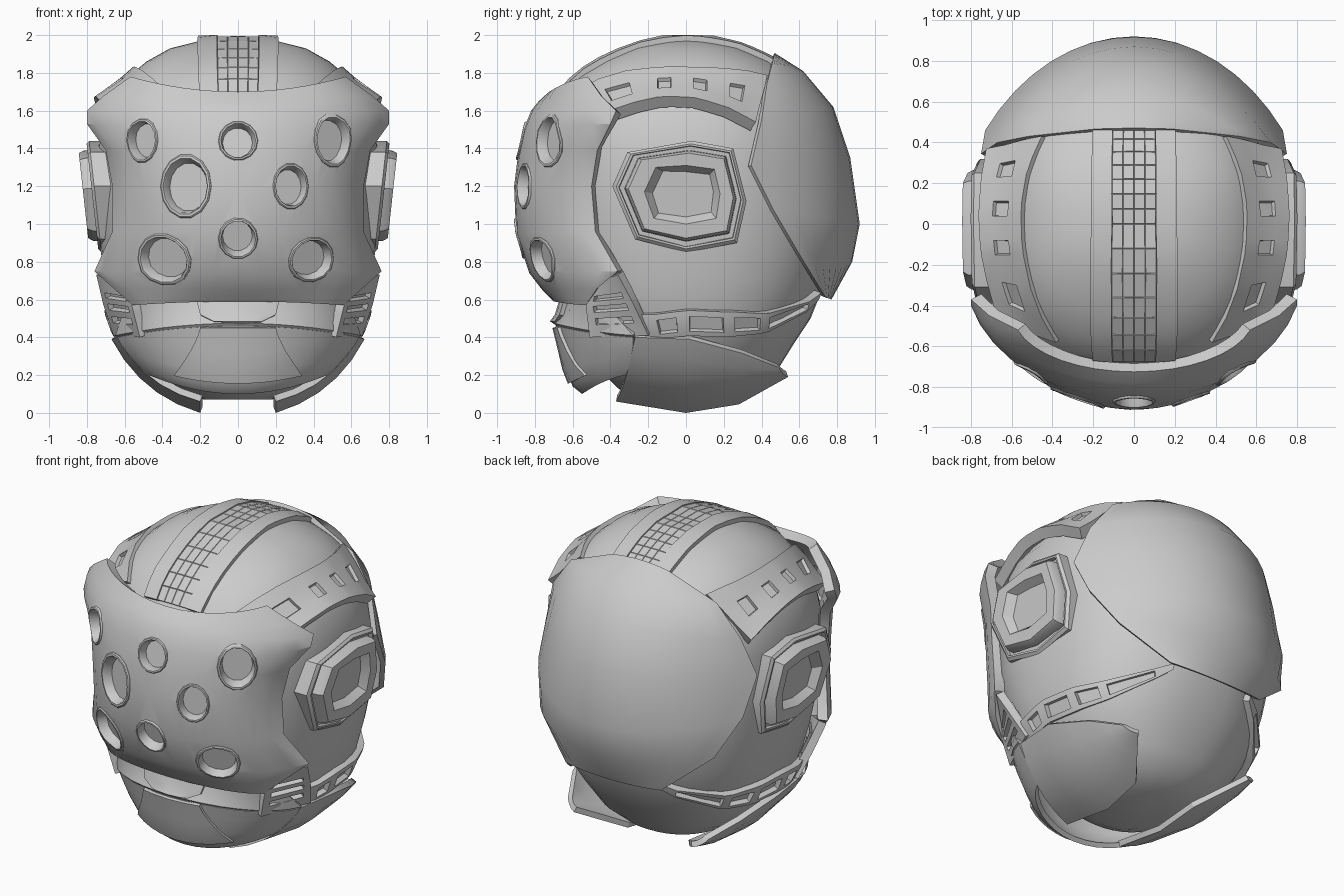
import bpy, bmesh, math
from mathutils import Vector as V
from mathutils.bvhtree import BVHTree

if "Cube" in bpy.data.objects:
    bpy.data.objects.remove(bpy.data.objects["Cube"])

C = V((0, 0, 1.1))


def mesh(name, rows, closed=False, caps=(), thick=0, mirror=False, windows=(), inset=(.006, -.03)):
    """Skin rows of points; optional wrap, end caps, recessed cells, thickness, mirror."""
    bm = bmesh.new()
    vs = [[bm.verts.new(p) for p in r] for r in rows]
    n = len(rows[0])
    cells = {}
    for i in range(len(rows) - 1):
        for j in range(n if closed else n - 1):
            k = (j + 1) % n
            cells[i, j] = bm.faces.new((vs[i][j], vs[i][k], vs[i + 1][k], vs[i + 1][j]))
    for c in caps:
        bm.faces.new(vs[c])
    bmesh.ops.recalc_face_normals(bm, faces=bm.faces[:])
    bm.normal_update()
    if len(caps) < 2 and sum(f.normal.dot(f.calc_center_median() - C) * f.calc_area() for f in bm.faces) < 0:
        bmesh.ops.reverse_faces(bm, faces=bm.faces[:])
        bm.normal_update()
    tree = BVHTree.FromBMesh(bm)
    if windows:
        bmesh.ops.inset_individual(bm, faces=[cells[w] for w in windows], thickness=inset[0], depth=inset[1])
    me = bpy.data.meshes.new(name)
    bm.to_mesh(me)
    bm.free()
    ob = bpy.data.objects.new(name, me)
    bpy.context.collection.objects.link(ob)
    if thick:
        m = ob.modifiers.new("thick", 'SOLIDIFY')
        m.thickness, m.offset = thick, -1
    if mirror:
        ob.modifiers.new("mirror", 'MIRROR')
    return ob, tree


def along(path, t):
    f = t * (len(path) - 1)
    i = min(int(f), len(path) - 2)
    return V(path[i]).lerp(V(path[i + 1]), f - i)


def wrap(rows, n=8, deg=75):
    """Curved plate: each row is centre (y, z) and edge (x, y, z)."""
    A = math.radians(deg)
    out = []
    for yc, zc, xe, ye, ze in rows:
        r = []
        for k in range(-n, n + 1):
            a = abs(k) / n * A
            s = math.sin(a) / math.sin(A)
            c = (1 - math.cos(a)) / (1 - math.cos(A))
            r.append(V((math.copysign(xe * s, k), yc + (ye - yc) * c, zc + (ze - zc) * s * s)))
        out.append(r)
    return out


# inner shell: z, half width, front y, back y
SHELL = [(.07, .18, -.25, .25), (.13, .34, -.36, .38), (.22, .48, -.45, .48), (.38, .6, -.52, .58),
         (.5, .66, -.6, .66), (.7, .70, -.70, .74), (.9, .735, -.75, .78), (1.15, .745, -.77, .79),
         (1.4, .745, -.77, .76), (1.6, .70, -.73, .70), (1.78, .58, -.58, .57), (1.86, .485, -.45, .46),
         (1.93, .36, -.3, .31), (1.97, .2, -.14, .15)]


def ring(z, w, yf, yb, n=40, e=2 / 2.3):
    r = []
    for k in range(n):
        a = 2 * math.pi * k / n
        c, s = math.cos(a), math.sin(a)
        y = abs(s) ** e * (yb if s > 0 else yf)
        r.append(V((math.copysign(abs(c) ** e * w, c), y, z)))
    return r


_, shell = mesh("inner_shell", [ring(*s) for s in SHELL], closed=True, caps=(0, -1))


def on(p, lift):
    d = (V(p) - C).normalized()
    return shell.ray_cast(C, d)[0] + d * lift


def clear(p, lift):
    """Keep a point where it is unless it would sink into the shell."""
    q = on(p, lift)
    return q if (q - C).length > (p - C).length else p


def strip(name, a, b, ts, vs, lift=None, clearance=None, **kw):
    """Band between two paths, optionally laid on the shell."""
    rows = [[along(a, t).lerp(along(b, t), v) for v in vs] for t in ts]
    if lift is not None:
        rows = [[on(p, lift) for p in r] for r in rows]
    if clearance is not None:
        rows = [[clear(p, clearance) for p in r] for r in rows]
    return mesh(name, rows, **kw)


def span(n):
    return [i / n for i in range(n + 1)]


# faceplate
face, face_tree = mesh("faceplate", wrap([
    (-.725, 1.70, .57, -.52, 1.78), (-.78, 1.65, .71, -.45, 1.68), (-.82, 1.60, .80, -.37, 1.60),
    (-.86, 1.5, .80, -.40, 1.53), (-.89, 1.36, .70, -.47, 1.39), (-.91, 1.2, .665, -.50, 1.2),
    (-.90, .95, .665, -.48, .96), (-.83, .74, .76, -.36, .75), (-.76, .65, .66, -.47, .66),
    (-.70, .59, .56, -.53, .57)]), thick=.06)

# lens sockets: x, z, half width, half height as seen from the front
LENSES = [(0, 1.44, .105, .105), (0, .92, .105, .105), (-.28, 1.2, .135, .17), (.28, 1.2, .095, .122),
          (-.51, 1.44, .082, .118), (.505, 1.44, .098, .143), (-.395, .81, .14, .14), (.39, .81, .118, .122)]
cutters = []
for x, z, rx, rz in LENSES:
    p, nrm, *_ = face_tree.ray_cast(V((x + .0007, -2, z + .0007)), V((0, 1, 0)))
    if nrm.y > 0:
        nrm = -nrm
    t = V((0, 0, 1)).cross(nrm).normalized()
    b = nrm.cross(t)
    ru, rv = rx / max(abs(t.x), .6), rz / max(abs(b.z), .6)

    def hoop(s, h, hug=True, n=14):
        out = []
        for k in range(n):
            a = 2 * math.pi * k / n
            q = p + t * ru * s * math.cos(a) + b * rv * s * math.sin(a)
            if hug:
                q = face_tree.ray_cast(q + nrm * .2, -nrm)[0] or q
            out.append(q + nrm * h)
        return out
    mesh("lens_socket", [hoop(1, -.02), hoop(1, .004), hoop(.96, .01), hoop(.88, .01),
                         hoop(.84, 0), hoop(.75, -.05)], closed=True, caps=(-1,))
    cut, _ = mesh("lens_cutter", [hoop(.93, -.16, False), hoop(.93, .1, False)], closed=True, caps=(0, -1))
    cut.hide_render = True
    cutters.append(cut)
    m = face.modifiers.new("hole", 'BOOLEAN')
    m.operation, m.object, m.solver = 'DIFFERENCE', cut, 'EXACT'

# back shell
mesh("back_shell", wrap([
    (.47, 1.905, .2, .465, 1.885), (.62, 1.81, .52, .43, 1.75), (.78, 1.62, .67, .40, 1.55),
    (.87, 1.35, .75, .345, 1.31), (.92, 1.0, .73, .46, 1.08), (.88, .8, .62, .6, .84),
    (.77, .6, .34, .74, .61)], 8, 52), thick=.03)

# crown rails and tiles
CROWN = [(-.68, 1.70), (-.4, 1.87), (0, 1.98), (.25, 1.95), (.48, 1.88)]


def crown(x):
    return [(x, y, z) for y, z in CROWN]


strip("crown_rail", crown(.105), crown(.205), span(14), (0, 1), .03, thick=.04, mirror=True)
strip("crown_tiles", crown(-.105), crown(.105), span(14), (0, .25, .5, .75, 1), .02, thick=.01,
      windows=[(i, j) for i in range(14) for j in range(4)], inset=(.003, .004))

# side ridges with four windows each
strip("side_ridge",
      [(.44, .42, 1.77), (.53, .2, 1.81), (.555, 0, 1.83), (.53, -.2, 1.82), (.38, -.58, 1.70)],
      [(.725, .37, 1.54), (.755, .2, 1.63), (.765, 0, 1.68), (.745, -.2, 1.67), (.67, -.47, 1.58)],
      (0, .12, .21, .36, .45, .6, .69, .82, .91, 1), (0, .34, .68, 1), clearance=.025,
      thick=.07, mirror=True, windows=[(1, 1), (3, 1), (5, 1), (7, 1)], inset=(.006, -.02))

# ear pods: outline blend and x of each step
EAR = [(-.31, 1.38), (.03, 1.44), (.25, 1.40), (.32, 1.12), (.27, .9), (0, .85), (-.27, .92), (-.39, 1.2)]
INNER = [(-.16, 1.3), (0, 1.31), (.15, 1.29), (.18, 1.16), (.16, 1.03), (0, 1.0), (-.17, 1.03), (-.22, 1.17)]


def pod(mix, x):
    r = []
    for (y0, z0), (y1, z1) in zip(EAR, INNER):
        y, z = y0 + (y1 - y0) * mix, z0 + (z1 - z0) * mix
        r.append(V((x + .11 * (z - 1.14), y, z)))
    return r


mesh("ear_pod", [pod(0, .62), pod(0, .755), pod(.12, .77), pod(.2, .77), pod(.22, .745), pod(.38, .745),
                 pod(.4, .79), pod(.5, .817), pod(1, .817), pod(1.25, .77)],
     closed=True, caps=(-1,), mirror=True)

# jawline band with slots
strip("jawline_band",
      [(.66, -.27, .52), (.74, 0, .52), (.70, .25, .52), (.58, .46, .53), (.3, .74, .62)],
      [(.62, -.22, .39), (.68, 0, .39), (.62, .25, .41), (.52, .44, .45), (.3, .73, .58)],
      (0, .1, .2, .27, .45, .51, .67, .73, .92, 1), (0, .22, .8, 1), .045,
      thick=.05, mirror=True, windows=[(1, 1), (3, 1), (5, 1), (7, 1)])

# cheek grilles
strip("cheek_grille",
      [(.75, -.36, .73), (.715, -.28, .58), (.66, -.2, .41)],
      [(.60, -.50, .69), (.56, -.53, .56), (.52, -.51, .40)],
      (0, .3, .4, .5, .6, .7, .8, .92, 1), (0, .15, .85, 1),
      thick=.05, mirror=True, windows=[(1, 1), (3, 1), (5, 1)])

# upper lip band and its centre block
mesh("lip_band", wrap([(-.64, .61, .56, -.47, .6), (-.665, .53, .62, -.36, .5), (-.70, .475, .65, -.28, .41),
                       (-.68, .45, .62, -.27, .39)]), thick=.03)
mesh("lip_block", wrap([(-.67, .6, .22, -.645, .6), (-.695, .52, .2, -.67, .52), (-.72, .485, .13, -.695, .485)], 2),
     thick=.06)

# chin guard with raised centre plate
_, chin = mesh("chin_guard", wrap([
    (-.69, .46, .64, -.28, .40), (-.665, .36, .62, -.28, .36), (-.635, .23, .57, -.29, .30),
    (-.60, .14, .52, -.30, .24), (-.55, .10, .47, -.32, .20)]), thick=.03)
plate = []
for z, w in ((.45, .2), (.40, .215), (.32, .25), (.23, .3), (.155, .34)):
    row = []
    for k in range(-5, 6):
        x = w * k / 5
        zz = z + .04 * (x / .34) ** 2 * (.46 - z) / .3
        row.append(chin.ray_cast(V((x + .0003, -2, zz)), V((0, 1, 0)))[0] + V((0, -.02, 0)))
    plate.append(row)
mesh("chin_plate", plate, thick=.03)

# jaw guards
UP = [(.64, -.27, .40), (.67, .02, .39), (.6, .3, .315), (.50, .49, .24)]
LOW = [(.2, -.37, .06), (.2, 0, 0), (.22, .28, .045), (.42, .54, .19)]
jaw = []
for t in span(6):
    a, b = along(UP, t), along(LOW, t)
    bulge = V((.04, 0, -.05)) * 4 * (a - b).length / .6
    jaw.append([a.lerp(b, v) + bulge * v * (1 - v) for v in span(5)])
mesh("jaw_guard", jaw, thick=.035, mirror=True)

# bake modifiers, drop cutters, smooth shading with sharp edges
bpy.ops.object.select_all(action='DESELECT')
parts = [o for o in bpy.data.objects if o not in cutters]
for o in parts:
    o.select_set(True)
bpy.context.view_layer.objects.active = parts[0]
bpy.ops.object.convert(target='MESH')
for c in cutters:
    bpy.data.objects.remove(c)
bpy.ops.object.shade_smooth_by_angle(angle=math.radians(32))
